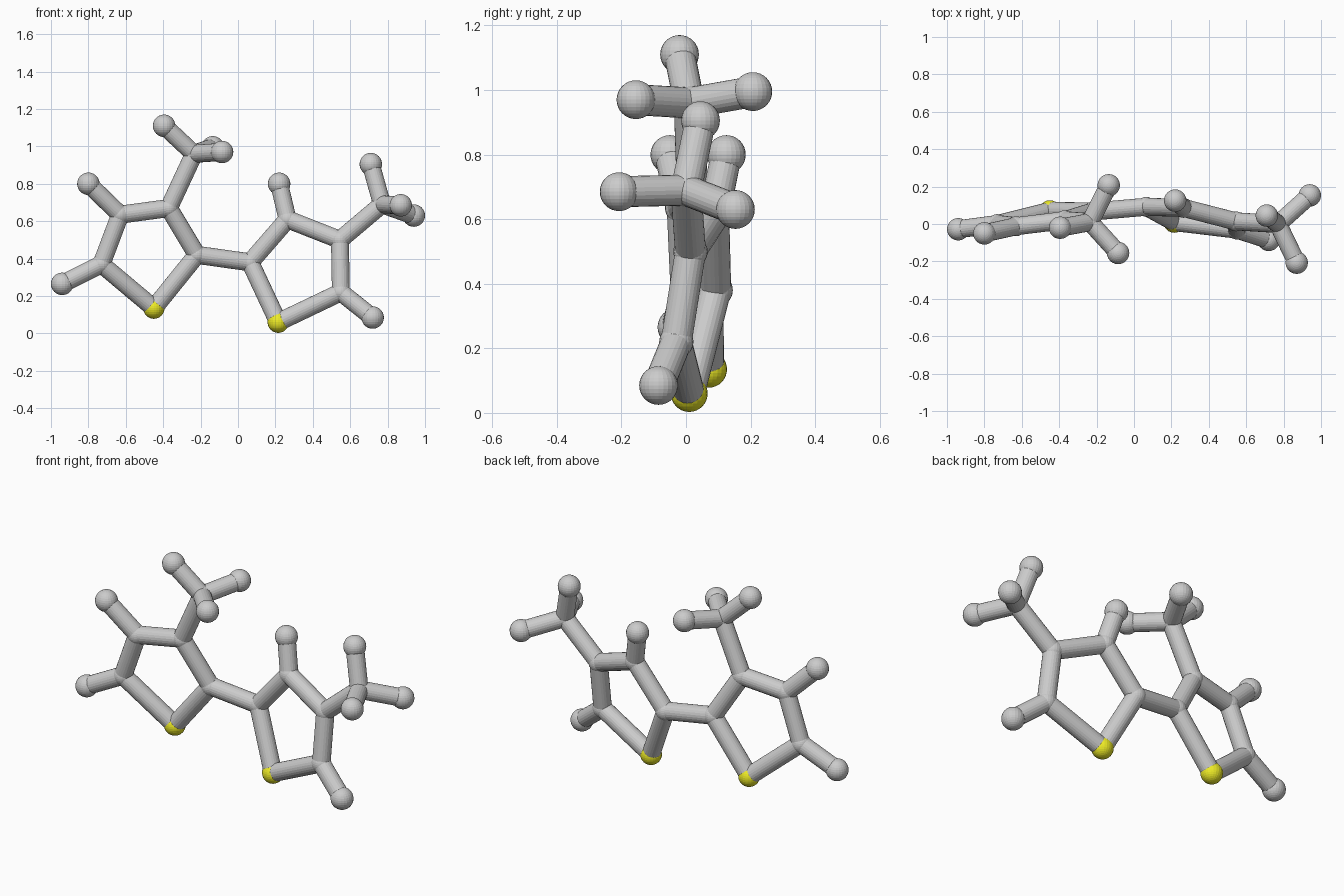
import bpy
from mathutils import Vector

if "Cube" in bpy.data.objects:
    bpy.data.objects.remove(bpy.data.objects["Cube"])

# Ball positions: two five-sided rings, each with side balls and a three-ball branch
L_RING = [(-.45, .07, .135), (-.22, .067, .42), (-.37, .02, .67), (-.63, -.012, .635), (-.73, 0, .37)]
R_RING = [(.215, .01, .06), (.065, .092, .38), (.265, .086, .61), (.545, .014, .50), (.55, -.03, .22)]
L_HUB = (-.235, .01, .96)
R_HUB = (.77, 0, .69)
L_TIPS = [(-.395, -.02, 1.11), (-.085, -.155, .97), (-.135, .207, .995)]
R_TIPS = [(.71, .045, .905), (.87, -.207, .685), (.94, .153, .63)]
L_SIDE = {3: (-.80, -.05, .80), 4: (-.94, -.028, .265)}
R_SIDE = {2: (.22, .125, .80), 4: (.72, -.085, .085)}
STICK_R, JOINT_R, TIP_R, ACCENT_R = .048, .053, .06, .057

yellow = bpy.data.materials.new("yellow")
yellow.diffuse_color = (.85, .83, .02, 1)
yellow.use_nodes = True
yellow.node_tree.nodes["Principled BSDF"].inputs["Base Color"].default_value = yellow.diffuse_color


def ball(name, p, r, mat=None):
    bpy.ops.mesh.primitive_uv_sphere_add(segments=24, ring_count=16, radius=r, location=p)
    ob = bpy.context.object
    ob.name = name
    if mat:
        ob.data.materials.append(mat)


def stick(name, a, b):
    a, b = Vector(a), Vector(b)
    d = b - a
    bpy.ops.mesh.primitive_cylinder_add(vertices=24, radius=STICK_R, depth=d.length, location=(a + b) / 2)
    ob = bpy.context.object
    ob.name = name
    ob.rotation_mode = 'QUATERNION'
    ob.rotation_quaternion = d.to_track_quat('Z', 'Y')


def half(side, ring, hub, hub_at, tips, side_balls):
    # ring with one yellow ball
    for i, p in enumerate(ring):
        stick(side + "_ring_stick", p, ring[(i + 1) % 5])
        if i == 0:
            ball(side + "_yellow_ball", p, ACCENT_R, yellow)
        else:
            ball(side + "_ring_joint", p, JOINT_R)
    # single balls on the ring
    for i, p in side_balls.items():
        stick(side + "_side_stick", ring[i], p)
        ball(side + "_side_ball", p, TIP_R)
    # three-ball branch
    stick(side + "_branch_stick", ring[hub_at], hub)
    ball(side + "_branch_joint", hub, JOINT_R)
    for p in tips:
        stick(side + "_tip_stick", hub, p)
        ball(side + "_tip_ball", p, TIP_R)


half("left", L_RING, L_HUB, 2, L_TIPS, L_SIDE)
half("right", R_RING, R_HUB, 3, R_TIPS, R_SIDE)
# link between the rings
stick("link_stick", L_RING[1], R_RING[1])
